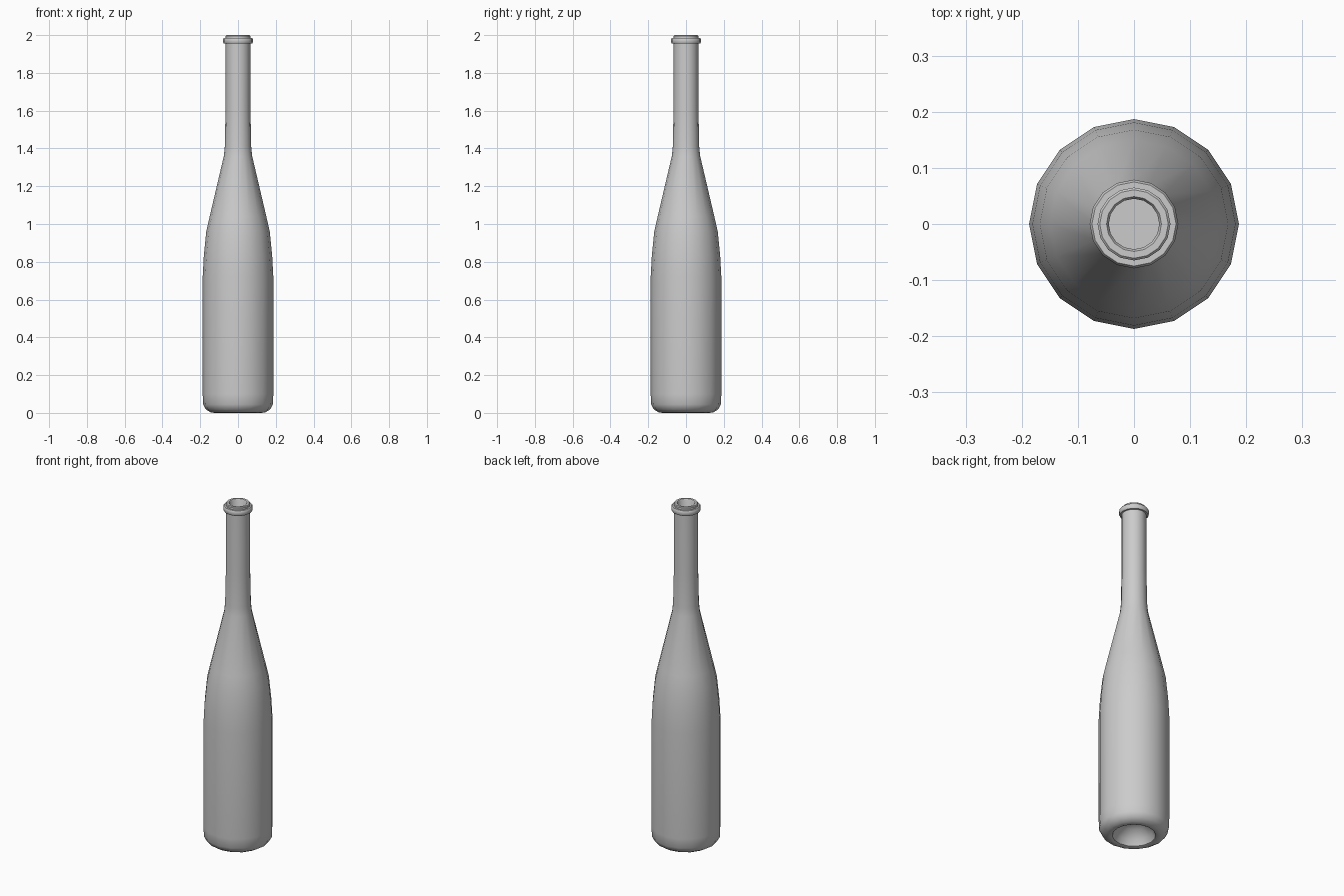
import bpy
import bmesh
import math

cube = bpy.data.objects.get("Cube")
if cube:
    bpy.data.objects.remove(cube, do_unlink=True)

SIDES = 16

glass = bpy.data.materials.new("plain grey")
glass.use_nodes = True
grey = (0.6, 0.6, 0.6, 1)
glass.diffuse_color = grey
glass.node_tree.nodes["Principled BSDF"].inputs["Base Color"].default_value = grey


def lathe(name, profile):
    """Turn (radius, height) points around z; a zero radius closes the end."""
    bm = bmesh.new()
    rings = []
    for r, z in profile:
        count = SIDES if r > 0 else 1
        rings.append([bm.verts.new((r * math.cos(math.tau * i / SIDES),
                                    r * math.sin(math.tau * i / SIDES), z))
                      for i in range(count)])
    for a, b in zip(rings, rings[1:]):
        for i in range(SIDES):
            j = (i + 1) % SIDES
            corners = [a[i % len(a)], a[j % len(a)], b[j % len(b)], b[i % len(b)]]
            bm.faces.new(list(dict.fromkeys(corners)))
    bmesh.ops.recalc_face_normals(bm, faces=bm.faces)
    mesh = bpy.data.meshes.new(name)
    bm.to_mesh(mesh)
    bm.free()
    mesh.materials.append(glass)
    obj = bpy.data.objects.new(name, mesh)
    bpy.context.collection.objects.link(obj)
    bpy.ops.object.select_all(action='DESELECT')
    obj.select_set(True)
    bpy.context.view_layer.objects.active = obj
    bpy.ops.object.shade_smooth_by_angle(angle=math.radians(40))
    return obj


# Hollow under the base, then the foot, body, shoulder and neck
punt = [(0, 0.09), (0.06, 0.075), (0.1, 0.035), (0.115, 0.004)]
foot = [(0.125, 0), (0.145, 0.003), (0.17, 0.018), (0.185, 0.045)]
body = [(0.187, 0.1), (0.187, 0.72), (0.181, 0.83), (0.168, 0.96), (0.15, 1.04)]
neck = [(0.075, 1.36), (0.07, 1.41), (0.066, 1.6), (0.065, 1.955)]

# Rolled collar and lip around the mouth
collar = [(0.075, 1.955), (0.079, 1.961), (0.079, 1.979), (0.075, 1.985), (0.065, 1.985)]
lip = [(0.065, 1.996), (0.061, 2.0), (0.049, 2.0), (0.045, 1.994)]

# Inner wall down to the floor
inside = [(0.045, 1.41), (0.055, 1.36), (0.13, 1.04), (0.165, 0.72), (0.165, 0.12), (0, 0.12)]

lathe("bottle", punt + foot + body + neck + collar + lip + inside)
